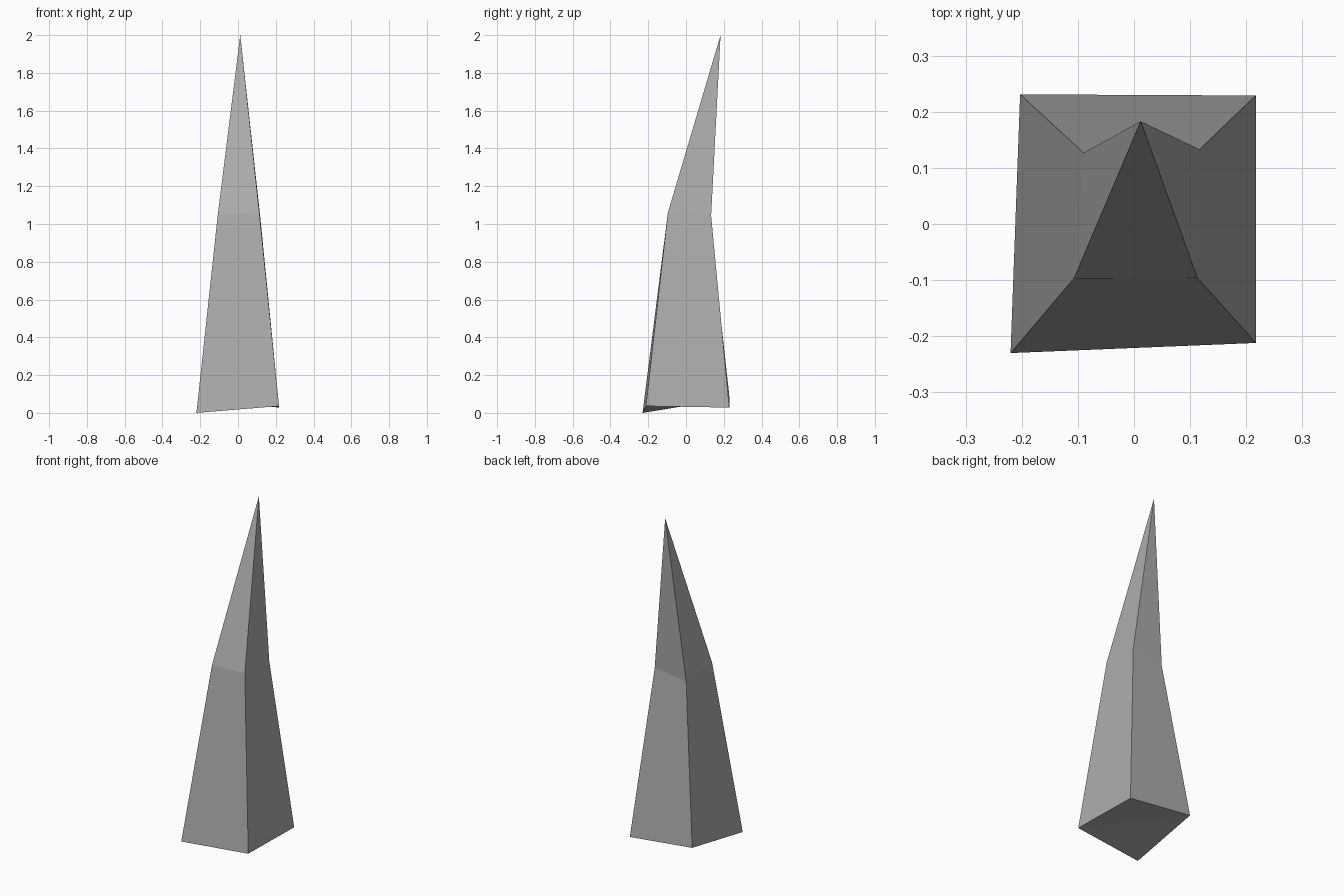
import bpy, bmesh

if "Cube" in bpy.data.objects:
    bpy.data.objects.remove(bpy.data.objects["Cube"])

# Cross-sections of the bent spike: front-left, front-right, back-right, back-left
base = [(-0.22, -0.23, 0.0), (0.217, -0.212, 0.036), (0.217, 0.229, 0.028), (-0.203, 0.231, 0.075)]
waist = [(-0.107, -0.097, 1.05), (0.113, -0.096, 1.06), (0.117, 0.133, 1.045), (-0.09, 0.127, 1.015)]
tip = (0.012, 0.183, 2.0)

bm = bmesh.new()
low = [bm.verts.new(p) for p in base]
mid = [bm.verts.new(p) for p in waist]
top = bm.verts.new(tip)

# Tapering sides and leaning point
for i in range(4):
    j = (i + 1) % 4
    bm.faces.new((low[i], low[j], mid[j], mid[i]))
    bm.faces.new((mid[i], mid[j], top))

# Uneven underside, folded along one diagonal
bm.faces.new((low[0], low[3], low[1]))
bm.faces.new((low[1], low[3], low[2]))
bmesh.ops.recalc_face_normals(bm, faces=bm.faces)

mesh = bpy.data.meshes.new("bent_spike")
bm.to_mesh(mesh)
bm.free()
spike = bpy.data.objects.new("bent_spike", mesh)
bpy.context.collection.objects.link(spike)

# Dark grey stone
stone = bpy.data.materials.new("dark_grey")
stone.diffuse_color = (0.42, 0.42, 0.42, 1)
stone.use_nodes = True
stone.node_tree.nodes["Principled BSDF"].inputs["Base Color"].default_value = stone.diffuse_color
mesh.materials.append(stone)
